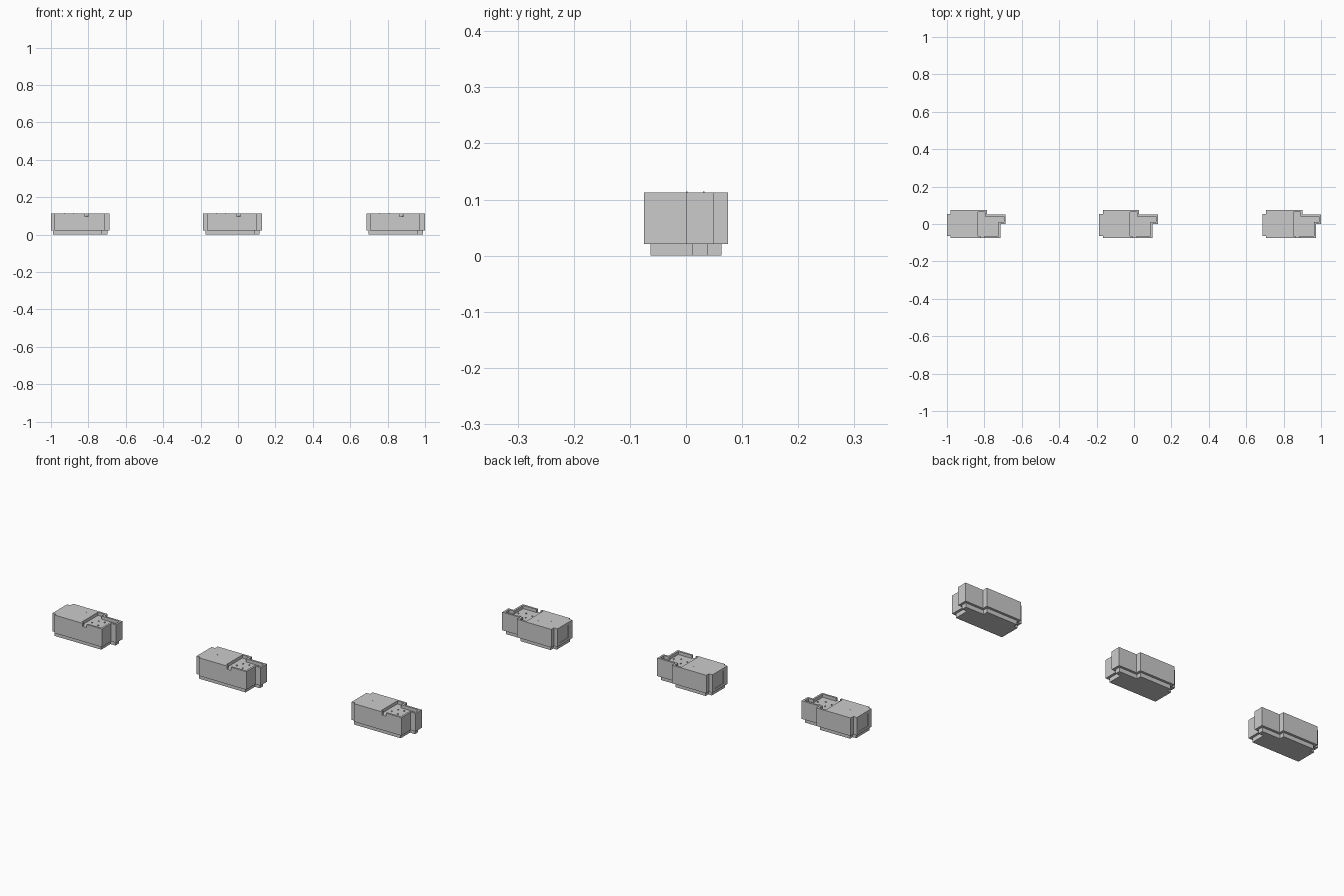
import bpy, bmesh

if "Cube" in bpy.data.objects:
    bpy.data.objects.remove(bpy.data.objects["Cube"])

W = 0.314           # length of one building
FLOOR, TOP, BASE = 0.097, 0.113, 0.021


def prism(name, pts, z0, z1):
    """Extrude a flat outline between two heights."""
    bm = bmesh.new()
    face = bm.faces.new([bm.verts.new((x - W / 2, y, z0)) for x, y in pts])
    ext = bmesh.ops.extrude_face_region(bm, geom=[face])
    verts = [v for v in ext["geom"] if isinstance(v, bmesh.types.BMVert)]
    bmesh.ops.translate(bm, verts=verts, vec=(0, 0, z1 - z0))
    bmesh.ops.recalc_face_normals(bm, faces=bm.faces)
    me = bpy.data.meshes.new(name)
    bm.to_mesh(me)
    bm.free()
    ob = bpy.data.objects.new(name, me)
    bpy.context.collection.objects.link(ob)
    return ob


def box(name, x0, x1, y0, y1, z0, z1):
    return prism(name, [(x0, y0), (x1, y0), (x1, y1), (x0, y1)], z0, z1)


def inset(pts, d):
    """Inset a right-angled counter-clockwise outline by d."""
    out = []
    n = len(pts)
    for i, (x, y) in enumerate(pts):
        for (ax, ay), (bx, by) in ((pts[i - 1], pts[i]), (pts[i], pts[(i + 1) % n])):
            if abs(ax - bx) < 1e-6:
                x += -d if by > ay else d
            else:
                y += d if bx > ax else -d
        out.append((x, y))
    return out


def cut(ob, cutter):
    m = ob.modifiers.new("cut", 'BOOLEAN')
    m.operation = 'DIFFERENCE'
    m.solver = 'EXACT'
    m.object = cutter
    bpy.context.view_layer.objects.active = ob
    bpy.ops.object.modifier_apply(modifier=m.name)
    bpy.data.objects.remove(cutter)


# Stepped footprint shared by walls, plinth and terrace
outline = [(0.02, -0.075), (0.286, -0.075), (0.286, 0), (W, 0), (W, 0.05),
           (0.214, 0.05), (0.214, 0.075), (0.02, 0.075), (0.02, 0.054),
           (0, 0.054), (0, -0.065), (0.02, -0.065)]
terrace = [(0.156, -0.075)] + outline[1:7] + [(0.156, 0.075)]

# Main walls with sunken terrace, parapet gap and end-wall recess
walls = prism("building_walls", outline, BASE, TOP)
cut(walls, prism("terrace_cutter", inset(terrace, 0.01), FLOOR, 0.2))
cut(walls, box("gap_cutter", 0.178, 0.2, -0.1, -0.06, FLOOR, 0.2))
cut(walls, box("end_cutter", -0.1, 0.003, -0.035, 0.035, 0.035, 0.1))

# Plinth set back below the walls
plinth_outline = [(0.012, -0.063), (0.274, -0.063), (0.274, 0.012), (W - 0.012, 0.012),
                  (W - 0.012, 0.038), (0.202, 0.038), (0.202, 0.063), (0.032, 0.063),
                  (0.032, 0.042), (0.012, 0.042)]
parts = [walls, prism("plinth", plinth_outline, 0, BASE)]

# Small roof fittings on the terrace floor and main roof
for i, (x, y) in enumerate([(0.19, -0.02), (0.205, 0.01), (0.23, -0.03),
                            (0.235, 0.015), (0.26, -0.01)]):
    parts.append(box(f"terrace_vent_{i}", x, x + 0.005, y, y + 0.005, FLOOR, FLOOR + 0.004))
for i, (x, y) in enumerate([(0.07, 0), (0.12, 0.03)]):
    parts.append(box(f"roof_vent_{i}", x, x + 0.003, y, y + 0.003, TOP, TOP + 0.001))

# Repeat the building along the row
centres = (-1 + W / 2, -0.03, 1 - W / 2)
for p in parts:
    for k, cx in enumerate(centres):
        ob = p if k == 0 else p.copy()
        if k:
            ob.name = f"{p.name}_{k + 1}"
            bpy.context.collection.objects.link(ob)
        ob.location.x = cx
